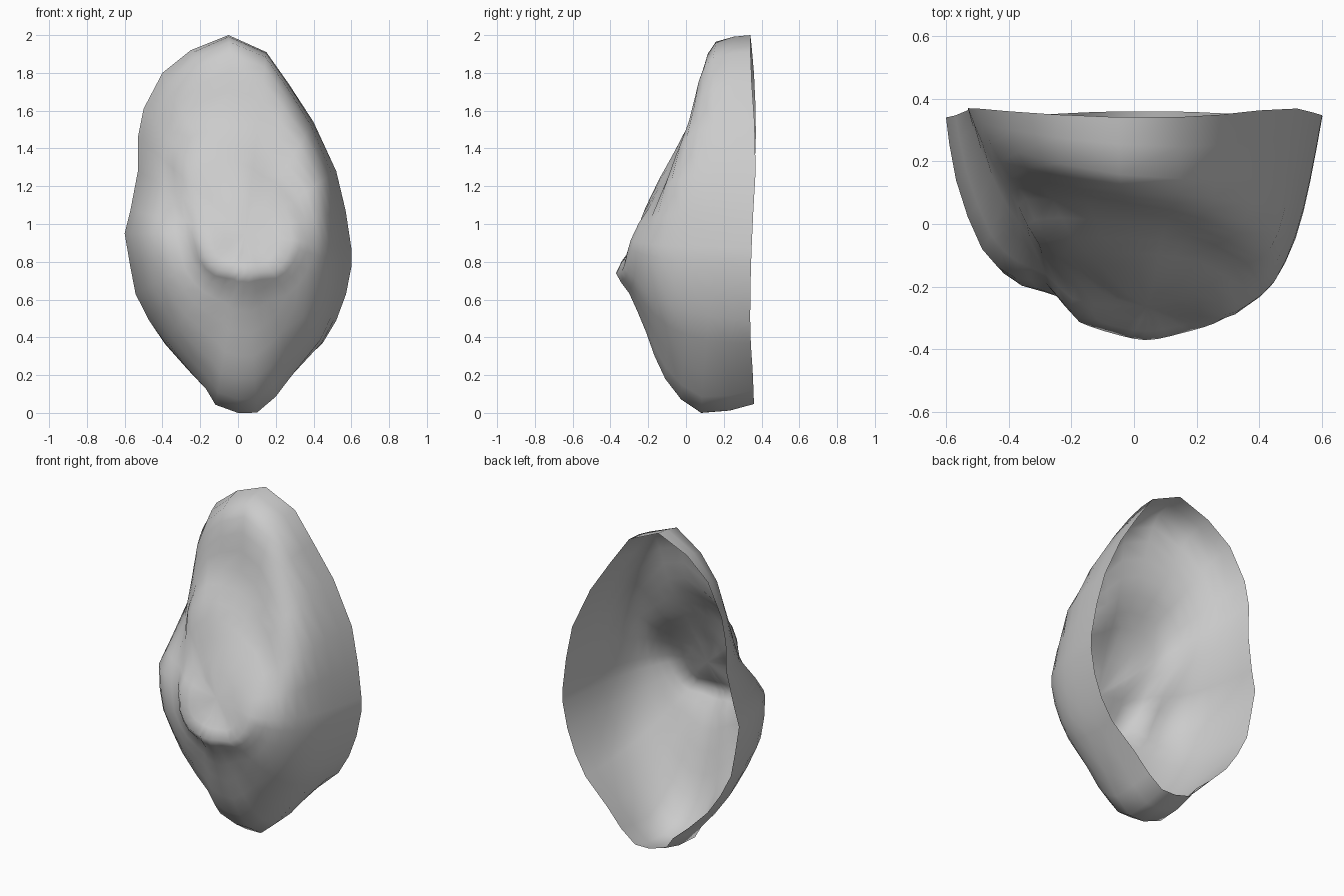
import bpy, bmesh, math

if "Cube" in bpy.data.objects:
    bpy.data.objects.remove(bpy.data.objects["Cube"])

CX, CZ = 0.04, 0.95   # middle of the raised disc, seen from the front

# Front outline (x, z), counter-clockwise from the top
OUTLINE = [(-.05, 2.0), (-.25, 1.92), (-.40, 1.80), (-.50, 1.61), (-.53, 1.46), (-.53, 1.28),
           (-.57, 1.07), (-.60, .95), (-.57, .78), (-.54, .63), (-.47, .49), (-.39, .36),
           (-.27, .22), (-.17, .12), (-.12, .04), (0, 0), (.10, 0), (.20, .08), (.30, .20),
           (.45, .36), (.52, .49), (.57, .63), (.60, .78), (.60, .87), (.57, 1.07),
           (.52, 1.28), (.40, 1.54), (.27, 1.74), (.15, 1.91)]

# Profiles from rim to disc (fraction of outline radius, y), every 45 degrees from +x
PROFILES = [
    [(1, .35), (.93, .14), (.85, -.03), (.74, -.17), (.60, -.24), (.44, -.28), (.20, -.265)],
    [(1, .37), (.96, .15), (.88, -.02), (.74, -.09), (.57, -.11), (.42, -.17), (.20, -.235)],
    [(1, .34), (.97, .15), (.83, .08), (.62, .035), (.43, -.05), (.28, -.14), (.13, -.215)],
    [(1, .37), (.92, .26), (.80, .14), (.72, .07), (.60, -.06), (.38, -.14), (.16, -.23)],
    [(1, .34), (.95, .14), (.82, -.08), (.66, -.17), (.50, -.19), (.38, -.27), (.18, -.27)],
    [(1, .34), (.96, .12), (.85, -.08), (.64, -.20), (.46, -.25), (.35, -.33), (.17, -.30)],
    [(.95, .36), (1, .08), (.81, -.11), (.55, -.21), (.33, -.30), (.22, -.37), (.11, -.305)],
    [(1, .34), (.95, .12), (.85, -.08), (.67, -.21), (.50, -.275), (.38, -.33), (.20, -.30)],
]


def spline(a, b, c, d, t):
    """Catmull-Rom blend of four pairs."""
    return tuple(.5 * (2 * q + (r - p) * t + (2 * p - 5 * q + 4 * r - s) * t * t
                       + (3 * q - p - 3 * r + s) * t ** 3) for p, q, r, s in zip(a, b, c, d))


def profile_at(angle):
    """Smoothly blended profile in one direction, refined along its length."""
    u = (angle / (math.pi / 4)) % 8
    k, t = int(u), u - int(u)
    rows = [PROFILES[(k + n) % 8] for n in (-1, 0, 1, 2)]
    pts = [spline(*quad, t) for quad in zip(*rows)]
    fine = []
    for i in range(len(pts) - 1):
        a, d = pts[max(i - 1, 0)], pts[min(i + 2, len(pts) - 1)]
        fine += [pts[i], spline(a, pts[i], pts[i + 1], d, .5)]
    return fine + [pts[-1]]


# Open-backed shell: one column of points per outline corner, closed at the disc middle
bm = bmesh.new()
columns = []
for x, z in OUTLINE:
    dx, dz = x - CX, z - CZ
    columns.append([bm.verts.new((CX + dx * f, y, CZ + dz * f))
                    for f, y in profile_at(math.atan2(dz, dx))])
centre = bm.verts.new((CX, -.265, CZ))
for i, a in enumerate(columns):
    b = columns[(i + 1) % len(columns)]
    for j in range(len(a) - 1):
        bm.faces.new((a[j], b[j], b[j + 1], a[j + 1]))
    bm.faces.new((a[-1], b[-1], centre))
for f in bm.faces:
    f.smooth = True

mesh = bpy.data.meshes.new("hollow_shell")
bm.to_mesh(mesh)
bm.free()
shell = bpy.data.objects.new("hollow_shell", mesh)
bpy.context.collection.objects.link(shell)
